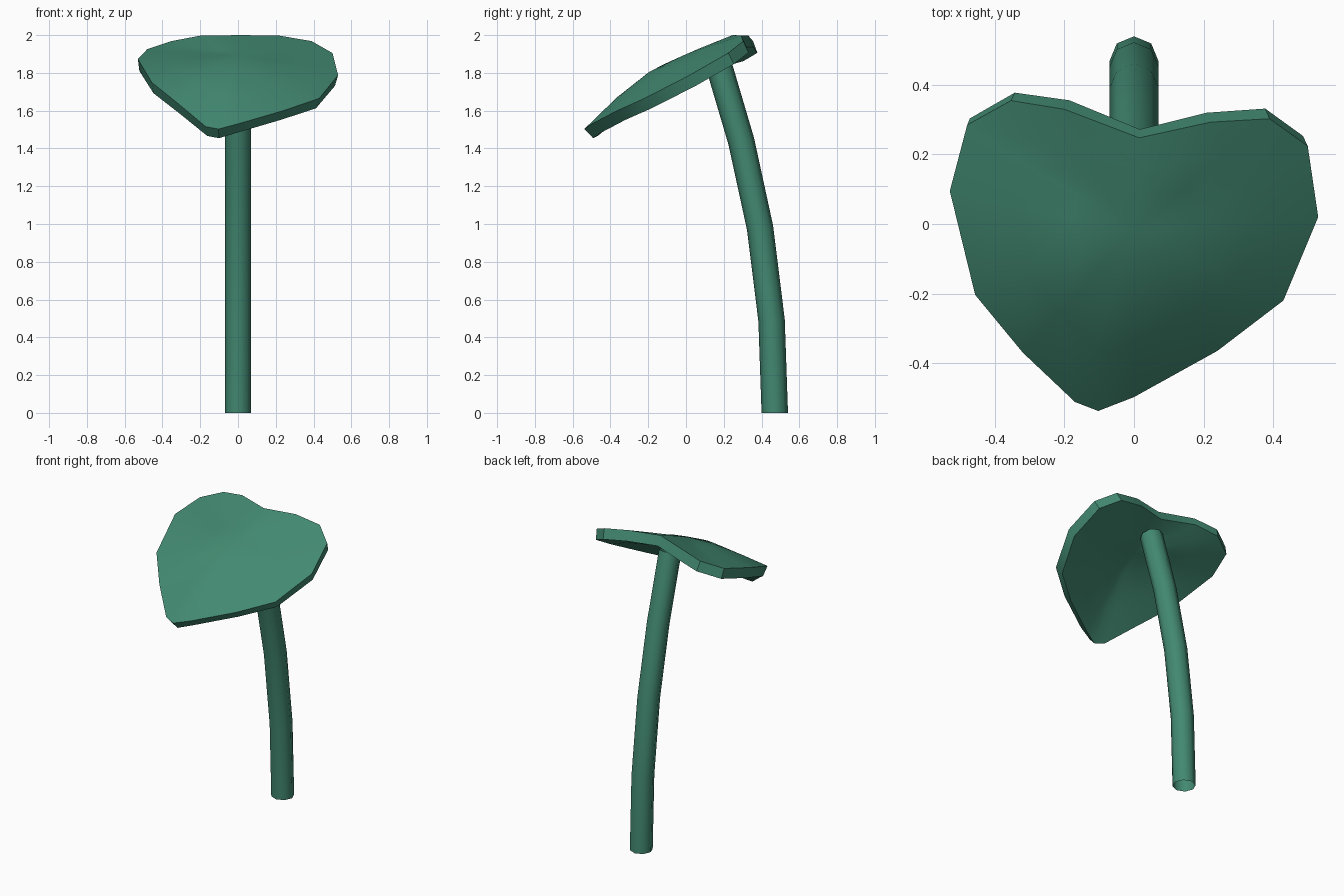
import bpy, bmesh, math
from mathutils import Vector

if "Cube" in bpy.data.objects:
    bpy.data.objects.remove(bpy.data.objects["Cube"])

green = bpy.data.materials.new("leaf green")
green.diffuse_color = (0.055, 0.25, 0.165, 1)
green.use_nodes = True
green.node_tree.nodes["Principled BSDF"].inputs["Base Color"].default_value = green.diffuse_color


def make_object(name, bm, angle):
    bmesh.ops.recalc_face_normals(bm, faces=bm.faces)
    mesh = bpy.data.meshes.new(name)
    bm.to_mesh(mesh)
    bm.free()
    mesh.materials.append(green)
    obj = bpy.data.objects.new(name, mesh)
    bpy.context.collection.objects.link(obj)
    bpy.ops.object.select_all(action='DESELECT')
    obj.select_set(True)
    bpy.context.view_layer.objects.active = obj
    return obj


def bridge(bm, a, b):
    n = len(a)
    for i in range(n):
        bm.faces.new((a[i], a[(i + 1) % n], b[(i + 1) % n], b[i]))


# Leaf blade: heart-shaped rim, domed towards the centre
rim = [(-.354, .355, 1.968), (-.20, .33, 1.997), (.015, .248, 2.0),
       (.22, .293, 1.997), (.39, .303, 1.968), (.50, .224, 1.905),
       (.53, .02, 1.788), (.43, -.22, 1.665), (.24, -.365, 1.60),
       (0, -.498, 1.53), (-.103, -.538, 1.503), (-.17, -.512, 1.515),
       (-.32, -.37, 1.64), (-.457, -.204, 1.75), (-.53, .095, 1.873),
       (-.48, .285, 1.926)]
centre = Vector((0, -.02, 1.89))
bm = bmesh.new()
rings = []
for t in (1, 2 / 3, 1 / 3):
    ring = []
    for p in rim:
        d = Vector(p) - centre
        k = 1.4 if d.z < 0 else 0.95
        ring.append(bm.verts.new(centre + Vector((d.x * t, d.y * t, d.z * t ** k))))
    rings.append(ring)
bridge(bm, rings[0], rings[1])
bridge(bm, rings[1], rings[2])
hub = bm.verts.new(centre)
for i in range(len(rim)):
    bm.faces.new((rings[2][i], rings[2][(i + 1) % len(rim)], hub))

# Give the blade its thickness along the surface normals
bmesh.ops.recalc_face_normals(bm, faces=bm.faces)
bm.normal_update()
if hub.normal.z < 0:
    bmesh.ops.reverse_faces(bm, faces=bm.faces)
    bm.normal_update()
top_faces = list(bm.faces)
under = {v: bm.verts.new(v.co - v.normal * 0.067) for v in list(bm.verts)}
for f in top_faces:
    bm.faces.new([under[v] for v in reversed(f.verts)])
bridge(bm, rings[0], [under[v] for v in rings[0]])
make_object("leaf_blade", bm, 35)
bpy.ops.object.shade_smooth_by_angle(angle=math.radians(35))

# Stem: eight-sided curved tube, open at the ends
path = [Vector(p) for p in ((0, .47, 0), (0, .453, .49), (0, .392, .98),
                            (0, .292, 1.44), (0, .165, 1.87))]
bm = bmesh.new()
last = None
for i, p in enumerate(path):
    along = (path[min(i + 1, 4)] - path[max(i - 1, 0)]).normalized()
    if i == 0:
        along = Vector((0, 0, 1))
    side = Vector((1, 0, 0))
    back = along.cross(side)
    ring = [bm.verts.new(p + 0.07 * (side * math.cos(a) + back * math.sin(a)))
            for a in (j * math.tau / 8 for j in range(8))]
    if last:
        bridge(bm, last, ring)
    last = ring
make_object("stem", bm, 50)
bpy.ops.object.shade_smooth_by_angle(angle=math.radians(50))
